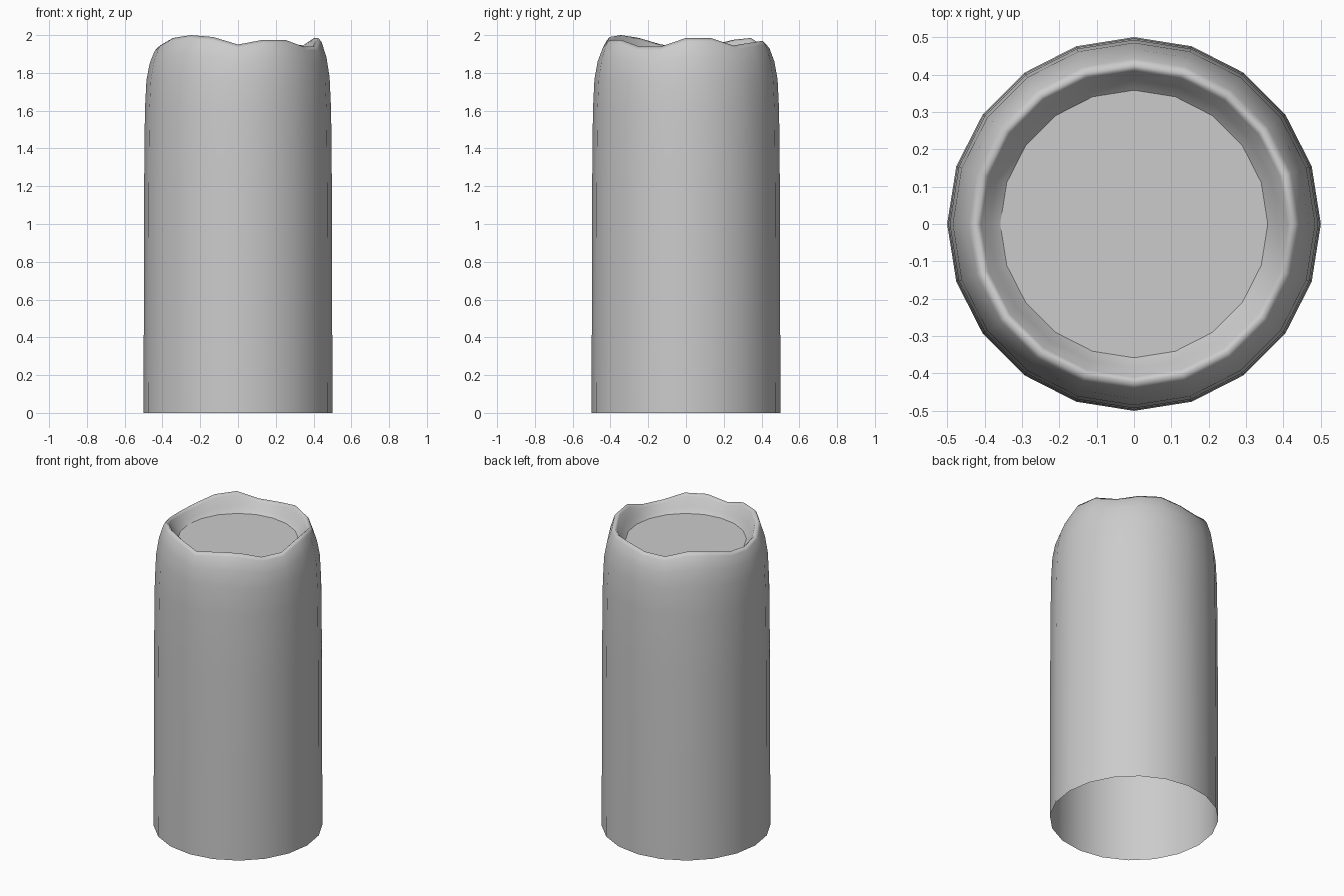
import bpy, bmesh, math

if "Cube" in bpy.data.objects:
    bpy.data.objects.remove(bpy.data.objects["Cube"])

SIDES = 20
# uneven melted rim height, one value per side, counter-clockwise from +x
RIM = [1.985, 1.985, 1.945, 1.96, 1.97, 1.95, 1.945, 1.985, 1.975, 1.945,
       1.935, 1.95, 1.985, 2.0, 1.99, 1.95, 1.975, 1.975, 1.94, 1.94]
# rings: radius, base height, how much the ring follows the rim wave
RINGS = [(0.5, 0.0, 0), (0.497, 1.2, 0), (0.493, 1.6, 0), (0.485, 1.77, 0.35),
         (0.468, 1.87, 0.7), (0.442, 1.945, 1), (0.425, 1.965, 1),
         (0.41, 1.95, 1), (0.385, 1.90, 0.5), (0.358, 1.87, 0)]


def new_object(name, bm):
    mesh = bpy.data.meshes.new(name)
    bm.to_mesh(mesh)
    bm.free()
    ob = bpy.data.objects.new(name, mesh)
    bpy.context.collection.objects.link(ob)
    return ob


# candle body: hollow open-bottomed wax shell with a melted rim and sunken pool
bm = bmesh.new()
loops = []
for r, z, follow in RINGS:
    loop = []
    for i in range(SIDES):
        a = 2 * math.pi * i / SIDES
        zz = z + follow * (RIM[i] - 1.965)
        loop.append(bm.verts.new((r * math.cos(a), r * math.sin(a), zz)))
    loops.append(loop)
for lo, hi in zip(loops, loops[1:]):
    for i in range(SIDES):
        j = (i + 1) % SIDES
        bm.faces.new((lo[i], lo[j], hi[j], hi[i]))

# flat wax pool
bm.faces.new(loops[-1])
for f in bm.faces:
    f.smooth = True
for e in bm.faces[:][-1].edges:
    e.smooth = False
new_object("candle_body", bm)
